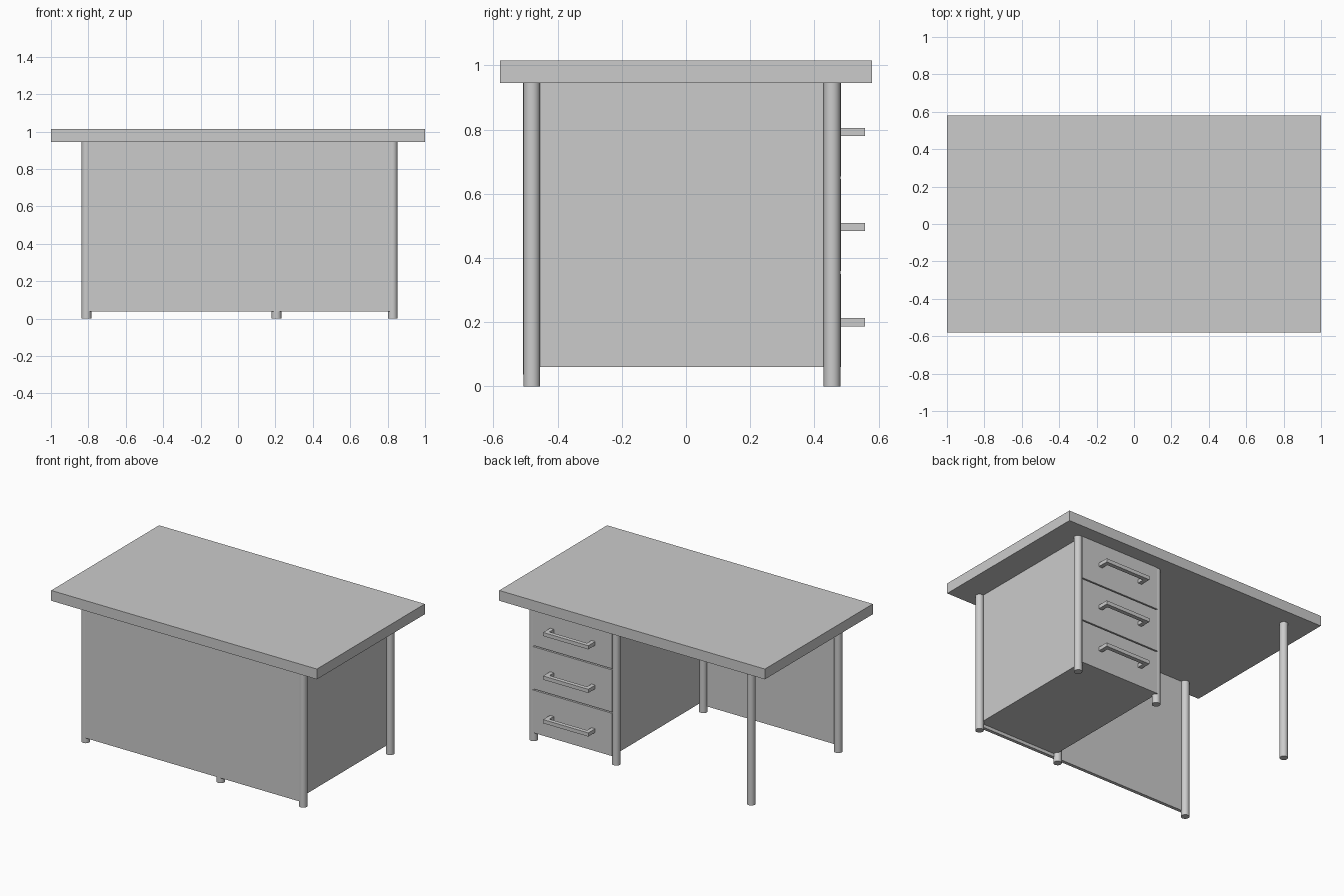
import bpy
import bmesh
import math
from mathutils import Matrix, Vector

if "Cube" in bpy.data.objects:
    bpy.data.objects.remove(bpy.data.objects["Cube"])


def box(name, x, y, z):
    """Box from (min, max) extents."""
    lo, hi = Vector((x[0], y[0], z[0])), Vector((x[1], y[1], z[1]))
    bm = bmesh.new()
    bmesh.ops.create_cube(bm, size=1, matrix=Matrix.Translation((lo + hi) / 2)
                          @ Matrix.Diagonal((*(hi - lo), 1)))
    mesh = bpy.data.meshes.new(name)
    bm.to_mesh(mesh)
    bm.free()
    ob = bpy.data.objects.new(name, mesh)
    bpy.context.collection.objects.link(ob)
    return ob


def leg(name, x, y):
    bpy.ops.mesh.primitive_cylinder_add(vertices=32, radius=0.026, depth=0.945,
                                        location=(x, y, 0.4725))
    bpy.context.object.name = name
    bpy.ops.object.shade_smooth_by_angle(angle=math.radians(40))


def handle(name, x, y, z):
    """U-shaped pull extruded upwards from a flat outline."""
    w, d, t, h = 0.17, 0.077, 0.028, 0.0125
    outline = [(-w, 0), (-w, d), (w, d), (w, 0),
               (w - t, 0), (w - t, d - t), (t - w, d - t), (t - w, 0)]
    bm = bmesh.new()
    face = bm.faces.new([bm.verts.new((x + px, y + py, z - h)) for px, py in outline])
    ext = bmesh.ops.extrude_face_region(bm, geom=[face])
    bmesh.ops.translate(bm, vec=(0, 0, 2 * h),
                        verts=[v for v in ext["geom"] if isinstance(v, bmesh.types.BMVert)])
    bmesh.ops.recalc_face_normals(bm, faces=bm.faces)
    mesh = bpy.data.meshes.new(name)
    bm.to_mesh(mesh)
    bm.free()
    bpy.context.collection.objects.link(bpy.data.objects.new(name, mesh))


# Desktop
box("desktop", (-1, 1), (-0.58, 0.58), (0.945, 1.015))

# Six round legs
for side, x in (("left", -0.81), ("middle", 0.206), ("right", 0.827)):
    leg(f"front_{side}_leg", x, -0.48)
    leg(f"back_{side}_leg", x, 0.455)

# Front panels: kneehole screen and the closed side of the cabinet
box("modesty_panel", (-0.80, 0.217), (-0.507, -0.485), (0.038, 0.945))
box("cabinet_rear_panel", (0.217, 0.817), (-0.507, -0.485), (0.038, 0.945))

# Drawer cabinet
box("cabinet_body", (0.217, 0.817), (-0.485, 0.462), (0.06, 0.945))

# Drawer fronts with handles
face_y, pitch, gap = 0.483, 0.295, 0.008
for i in range(3):
    z0 = 0.06 + i * pitch
    box(f"drawer_front_{i + 1}", (0.217, 0.817), (0.462, face_y),
        (z0 + (gap / 2 if i else 0), z0 + pitch - (gap / 2 if i < 2 else 0)))
    handle(f"drawer_handle_{i + 1}", 0.515, face_y - 0.002, 0.2 + i * 0.2965)
